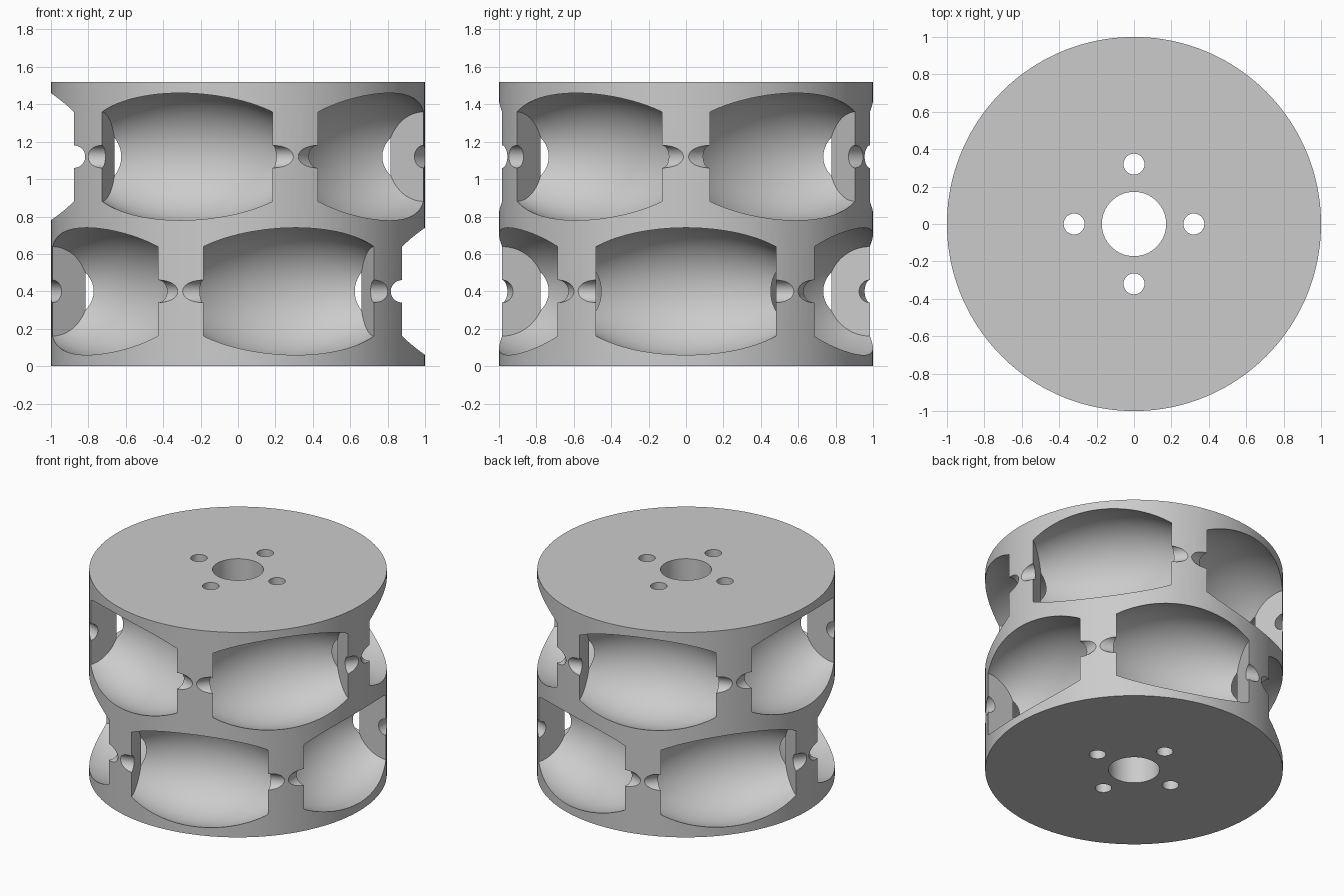
import bpy, bmesh, math
from mathutils import Matrix

default = bpy.data.objects.get("Cube")
if default:
    bpy.data.objects.remove(default, do_unlink=True)

HEIGHT = 1.52
ROWS = ((0.40, 0), (1.12, 36))        # height and turn of each roller row
POCKETS = 5
AXLE_R, HALF_LEN = 0.877, 0.48        # axle distance, half pocket length
END_R, PIN_R, PIN_HALF = 0.239, 0.06, 0.7

grey = bpy.data.materials.new("plain grey")
grey.use_nodes = True
colour = (0.6, 0.6, 0.6, 1)
grey.diffuse_color = colour
grey.node_tree.nodes["Principled BSDF"].inputs["Base Color"].default_value = colour


def add_object(name, bm):
    bmesh.ops.recalc_face_normals(bm, faces=bm.faces)
    mesh = bpy.data.meshes.new(name)
    bm.to_mesh(mesh)
    bm.free()
    mesh.materials.append(grey)
    obj = bpy.data.objects.new(name, mesh)
    bpy.context.collection.objects.link(obj)
    return obj


def cylinder(bm, radius, height, segments, x, y, z):
    bmesh.ops.create_cone(bm, cap_ends=True, segments=segments, radius1=radius,
                          radius2=radius, depth=height,
                          matrix=Matrix.Translation((x, y, z)))


def revolve(bm, profile, segments):
    """Closed solid of (radius, z) points turned about z."""
    rings = []
    for r, z in profile:
        rings.append([bm.verts.new((r * math.cos(a), r * math.sin(a), z))
                      for a in (math.tau * i / segments for i in range(segments))])
    for low, high in zip(rings, rings[1:]):
        for i in range(segments):
            j = (i + 1) % segments
            bm.faces.new((low[i], low[j], high[j], high[i]))
    bm.faces.new(rings[0][::-1])
    bm.faces.new(rings[-1])


# Solid hub
bm = bmesh.new()
cylinder(bm, 1, HEIGHT, 160, 0, 0, HEIGHT / 2)
hub = add_object("wheel_hub", bm)
cutters = []

# Shaft bore and bolt holes
bm = bmesh.new()
cylinder(bm, 0.172, 2 * HEIGHT, 64, 0, 0, HEIGHT / 2)
for k in range(4):
    a = math.pi / 2 * k
    cylinder(bm, 0.056, 2 * HEIGHT, 32, 0.32 * math.cos(a), 0.32 * math.sin(a), HEIGHT / 2)
cutters.append(add_object("hole_cutter", bm))

# Barrel roller pockets, each with its axle groove
STEPS = 28
barrel = []
for i in range(STEPS + 1):
    t = HALF_LEN * (2 * i / STEPS - 1)
    barrel.append((END_R + math.sqrt(1 - t * t) - math.sqrt(1 - HALF_LEN ** 2), t))
profile = ([(PIN_R, -PIN_HALF), (PIN_R, -HALF_LEN)] + barrel
           + [(PIN_R, HALF_LEN), (PIN_R, PIN_HALF)])
for z, turn in ROWS:
    for k in range(POCKETS):
        bm = bmesh.new()
        revolve(bm, profile, 72)
        angle = math.radians(turn + 360 / POCKETS * k)
        bm.transform(Matrix.Rotation(angle, 4, "Z")
                     @ Matrix.Translation((AXLE_R, 0, z))
                     @ Matrix.Rotation(math.pi / 2, 4, "X"))
        cutters.append(add_object("pocket_cutter", bm))

# Cut everything out of the hub
bpy.ops.object.select_all(action="DESELECT")
hub.select_set(True)
bpy.context.view_layer.objects.active = hub
for cutter in cutters:
    cutter.hide_render = True
    cut = hub.modifiers.new("cut", "BOOLEAN")
    cut.operation = "DIFFERENCE"
    cut.solver = "EXACT"
    cut.object = cutter
    bpy.ops.object.modifier_apply(modifier=cut.name)
for cutter in cutters:
    bpy.data.objects.remove(cutter, do_unlink=True)

bpy.ops.object.shade_smooth_by_angle(angle=math.radians(25))
